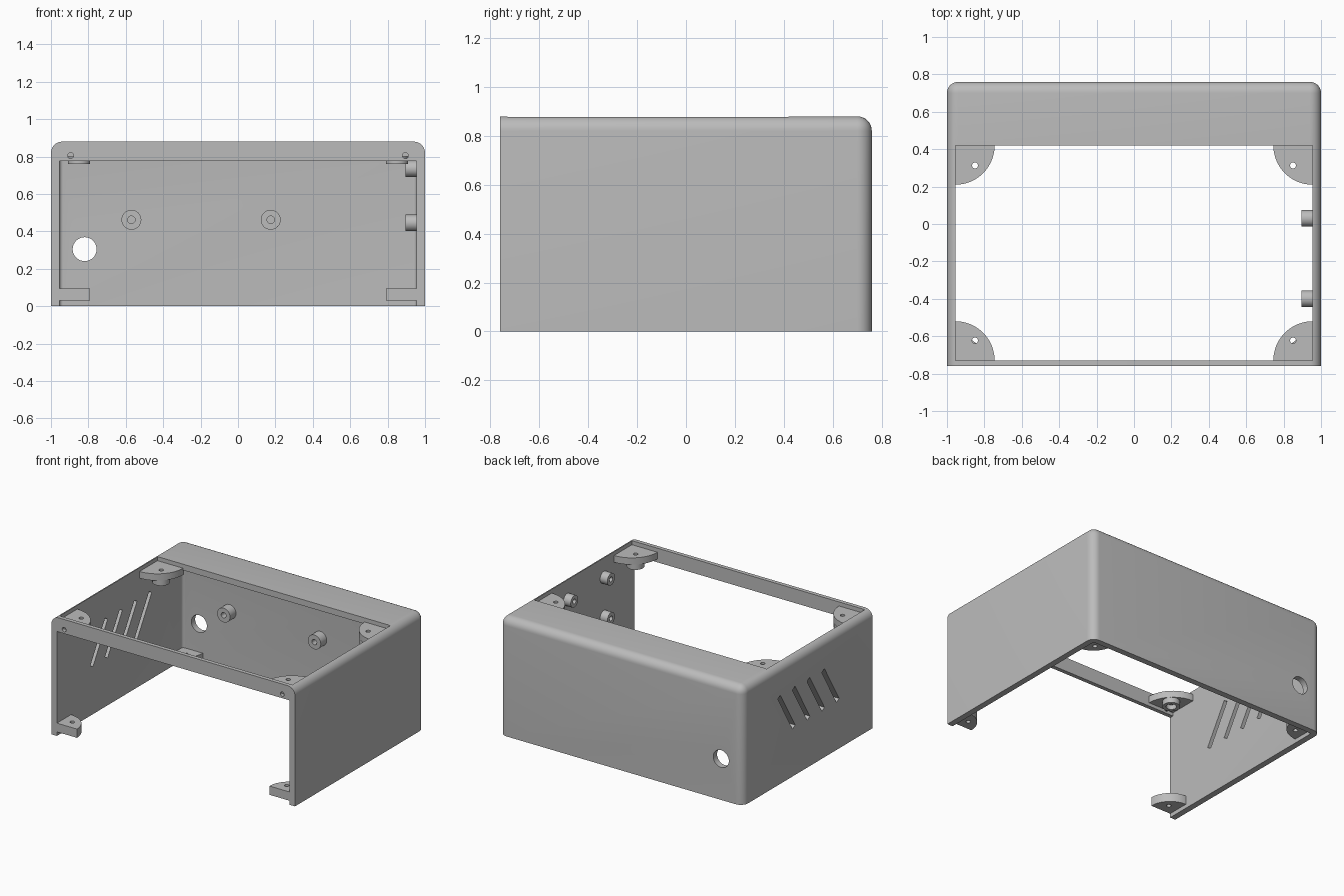
import bpy, bmesh, math
from mathutils import Matrix, Vector

old = bpy.data.objects.get("Cube")
if old:
    bpy.data.objects.remove(old, do_unlink=True)

grey = bpy.data.materials.new("matte grey")
grey.use_nodes = True
grey.diffuse_color = (0.5, 0.5, 0.5, 1)
grey.node_tree.nodes["Principled BSDF"].inputs["Base Color"].default_value = (0.5, 0.5, 0.5, 1)

W, D, H = 1.0, 0.76, 0.88        # half width, half depth, height
IN, FRONT = 0.955, -0.73         # inner wall face, back of the front rail
BACK, LIP = 0.715, 0.42          # inner back face, rear edge of the top opening


def finish(bm, name):
    bmesh.ops.recalc_face_normals(bm, faces=bm.faces)
    mesh = bpy.data.meshes.new(name)
    bm.to_mesh(mesh)
    bm.free()
    mesh.materials.append(grey)
    ob = bpy.data.objects.new(name, mesh)
    bpy.context.collection.objects.link(ob)
    return ob


def box(name, lo, hi, radius=0):
    """Box between two corners; radius rounds the back, side and top edges."""
    lo, hi = Vector(lo), Vector(hi)
    bm = bmesh.new()
    bmesh.ops.create_cube(bm, size=1)
    for v in bm.verts:
        v.co = (lo + hi) / 2 + v.co * (hi - lo)
    if radius:
        def kept(e):
            a, b = e.verts[0].co, e.verts[1].co
            on_front = max(a.y, b.y) < lo.y + 1e-4
            on_base = max(a.z, b.z) < lo.z + 1e-4
            return not (on_front or on_base)
        bmesh.ops.bevel(bm, geom=[e for e in bm.edges if kept(e)], offset=radius,
                        segments=8, profile=0.5, affect='EDGES', clamp_overlap=True)
    return finish(bm, name)


def rod(name, centre, radius, length, axis):
    bm = bmesh.new()
    turn = Vector((0, 0, 1)).rotation_difference(Vector(axis)).to_matrix().to_4x4()
    bmesh.ops.create_cone(bm, cap_ends=True, segments=40, radius1=radius, radius2=radius,
                          depth=length, matrix=Matrix.Translation(centre) @ turn)
    return finish(bm, name)


def combine(ob, tool, operation='DIFFERENCE'):
    mod = ob.modifiers.new("shape", 'BOOLEAN')
    mod.object, mod.operation, mod.solver = tool, operation, 'EXACT'
    bpy.context.view_layer.objects.active = ob
    bpy.ops.object.modifier_apply(modifier=mod.name)
    bpy.data.objects.remove(tool, do_unlink=True)


def corner_tab(name, corner, sx, sy, radius, z0, z1, back):
    """Quarter disc reaching inward from a corner, sunk slightly into the wall."""
    outline = [(-0.01, -back), (radius, -back)]
    outline += [(radius * math.cos(t), radius * math.sin(t))
                for t in (math.pi / 2 * i / 16 for i in range(17))]
    outline.append((-0.01, radius))
    if not back:
        outline.pop(1)
    bm = bmesh.new()
    face = bm.faces.new([bm.verts.new((corner[0] + sx * x, corner[1] + sy * y, z0))
                         for x, y in outline])
    out = bmesh.ops.extrude_face_region(bm, geom=[face])
    for v in out["geom"]:
        if isinstance(v, bmesh.types.BMVert):
            v.co.z = z1
    return finish(bm, name)


# Main shell: rounded box, hollowed, open at the front, base and top
shell = box("case_shell", (-W, -D, 0), (W, D, H), 0.06)
combine(shell, box("cavity", (-IN, FRONT, -0.2), (IN, BACK, 0.835), 0.02))
combine(shell, box("front_opening", (-IN, -0.9, -0.1), (IN, -0.6, 0.775)))
combine(shell, box("top_opening", (-IN, FRONT, 0.7), (IN, LIP, 1)))

# Cable hole in the back and screw holes in the front rail
combine(shell, rod("cable_hole", (-0.82, D, 0.305), 0.064, 0.2, (0, 1, 0)))
for s in (-1, 1):
    combine(shell, rod("rail_hole", (s * 0.895, -D, 0.805), 0.016, 0.1, (0, 1, 0)))

# Slanted vents in the right wall
for i in range(4):
    vent = box("vent", (-0.1, -0.018, -0.168), (0.1, 0.018, 0.168))
    vent.data.transform(Matrix.Translation((-0.98, 0.25 - 0.172 * i, 0.505))
                        @ Matrix.Rotation(math.radians(-31), 4, 'X'))
    combine(shell, vent)

parts = [shell]

# Screw tabs at the corners of the top and the base
for sx, side in ((1, "left"), (-1, "right")):
    for sy, end in ((1, "front"), (-1, "back")):
        y = FRONT if sy > 0 else LIP
        tab = corner_tab(f"top_tab_{end}_{side}", (sx * IN, y), -sx, sy, 0.21, 0.8, 0.85, 0.01)
        hx, hy = sx * 0.85, y + sy * 0.107
        combine(tab, rod("nut_boss", (hx, hy, 0.79), 0.06, 0.06, (0, 0, 1)), 'UNION')
        combine(tab, rod("nut_pocket", (hx, hy, 0.77), 0.035, 0.05, (0, 0, 1)))
        combine(tab, rod("screw_hole", (hx, hy, 0.8), 0.016, 0.3, (0, 0, 1)))
        parts.append(tab)

        y = -D if sy > 0 else BACK
        foot = corner_tab(f"base_tab_{end}_{side}", (sx * IN, y), -sx, sy, 0.165,
                          0.03, 0.095, 0 if sy > 0 else 0.01)
        combine(foot, rod("screw_hole", (sx * 0.88, y + sy * 0.075, 0.06),
                          0.016, 0.3, (0, 0, 1)))
        parts.append(foot)


# Hollow standoffs on the left wall and the back wall
def standoff(name, base, axis, radius, bore, length):
    axis, base = Vector(axis), Vector(base)
    post = rod(name, base + axis * (length / 2 - 0.005), radius, length + 0.01, axis)
    combine(post, rod("bore", base + axis * length, bore, length * 1.6, axis))
    parts.append(post)


for y, end in ((0.03, "back"), (-0.4, "front")):
    for z, level in ((0.735, "upper"), (0.445, "lower")):
        standoff(f"side_standoff_{level}_{end}", (IN, y, z), (-1, 0, 0), 0.044, 0.018, 0.06)
for x, side in ((-0.57, "right"), (0.175, "left")):
    standoff(f"back_standoff_{side}", (x, BACK, 0.462), (0, -1, 0), 0.053, 0.02, 0.07)

# Smooth the rounded surfaces, keep edges sharp
bpy.ops.object.select_all(action='DESELECT')
for ob in parts:
    ob.select_set(True)
bpy.context.view_layer.objects.active = shell
bpy.ops.object.shade_smooth_by_angle(angle=math.radians(30))
